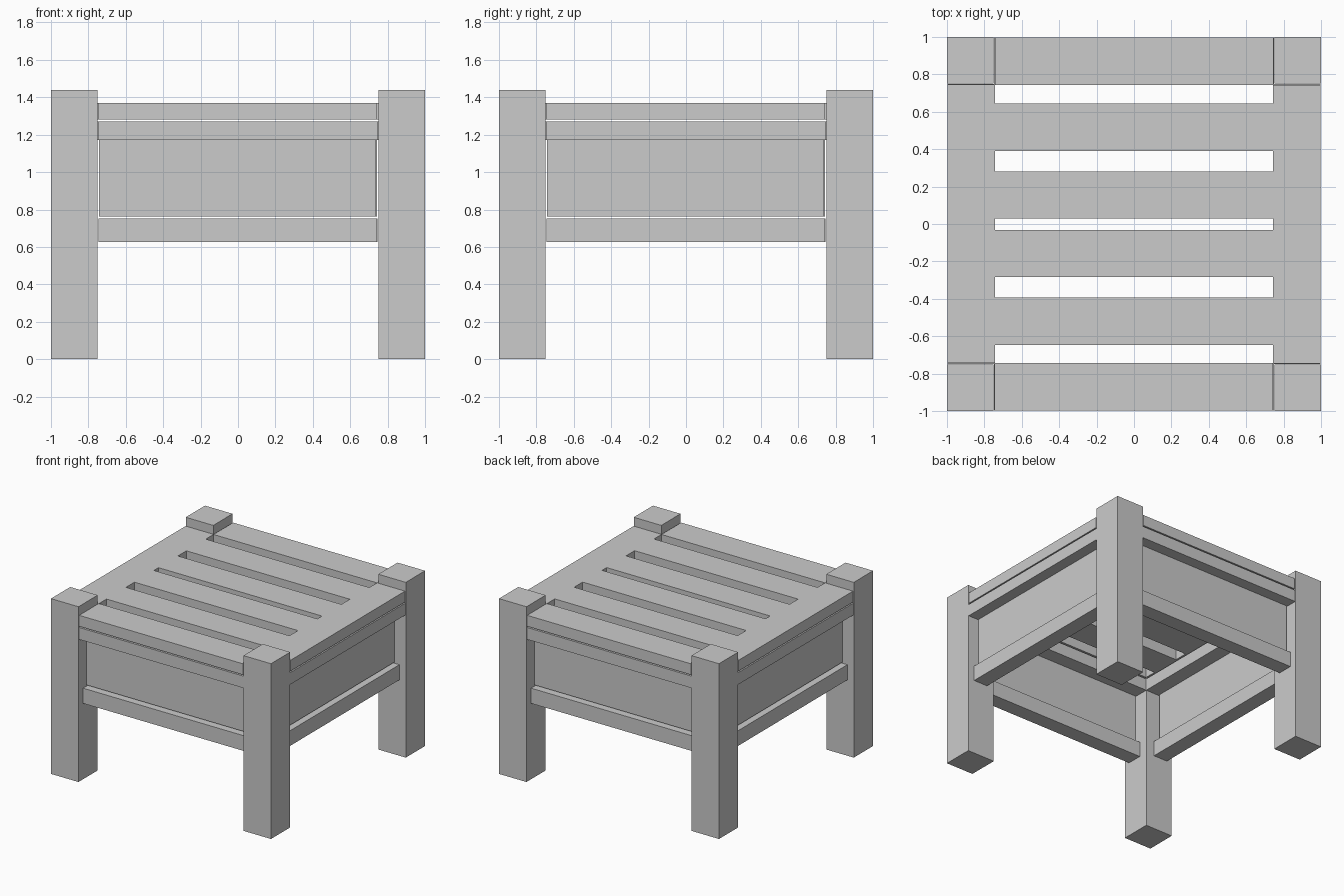
import bpy
from math import pi
from mathutils import Matrix

if "Cube" in bpy.data.objects:
    bpy.data.objects.remove(bpy.data.objects["Cube"])


def box(name, x, y, z, turn=0.0):
    """Box between (min, max) ranges, turned about the z axis."""
    bpy.ops.mesh.primitive_cube_add(size=1)
    ob = bpy.context.object
    ob.name = name
    size = [b - a for a, b in (x, y, z)]
    mid = [(a + b) / 2 for a, b in (x, y, z)]
    place = Matrix.Translation(mid) @ Matrix.Diagonal((*size, 1))
    ob.data.transform(Matrix.Rotation(turn, 4, 'Z') @ place)
    return ob


SPAN = (-0.745, 0.743)
TOP = (1.28, 1.37)

# Four corner legs and, on each side, frame board, apron rail, panel and lower rail
for i, side in enumerate(("front", "right", "back", "left")):
    turn = i * pi / 2
    box(side + "_leg", (-1, -0.75), (-1, -0.75), (0, 1.44), turn)
    box(side + "_top_board", SPAN, (-0.998, -0.743), TOP, turn)
    box(side + "_apron_rail", (-0.748, 0.748), (-0.998, -0.747), (1.172, 1.27), turn)
    box(side + "_panel", (-0.743, 0.738), (-0.905, -0.868), (0.763, 1.172), turn)
    box(side + "_lower_rail", SPAN, (-0.947, -0.82), (0.627, 0.752), turn)

# Seat slats
for i, y in enumerate((-0.52, -0.157, 0.155, 0.517)):
    box(f"slat_{i + 1}", (-0.743, 0.743), (y - 0.126, y + 0.126), TOP)
